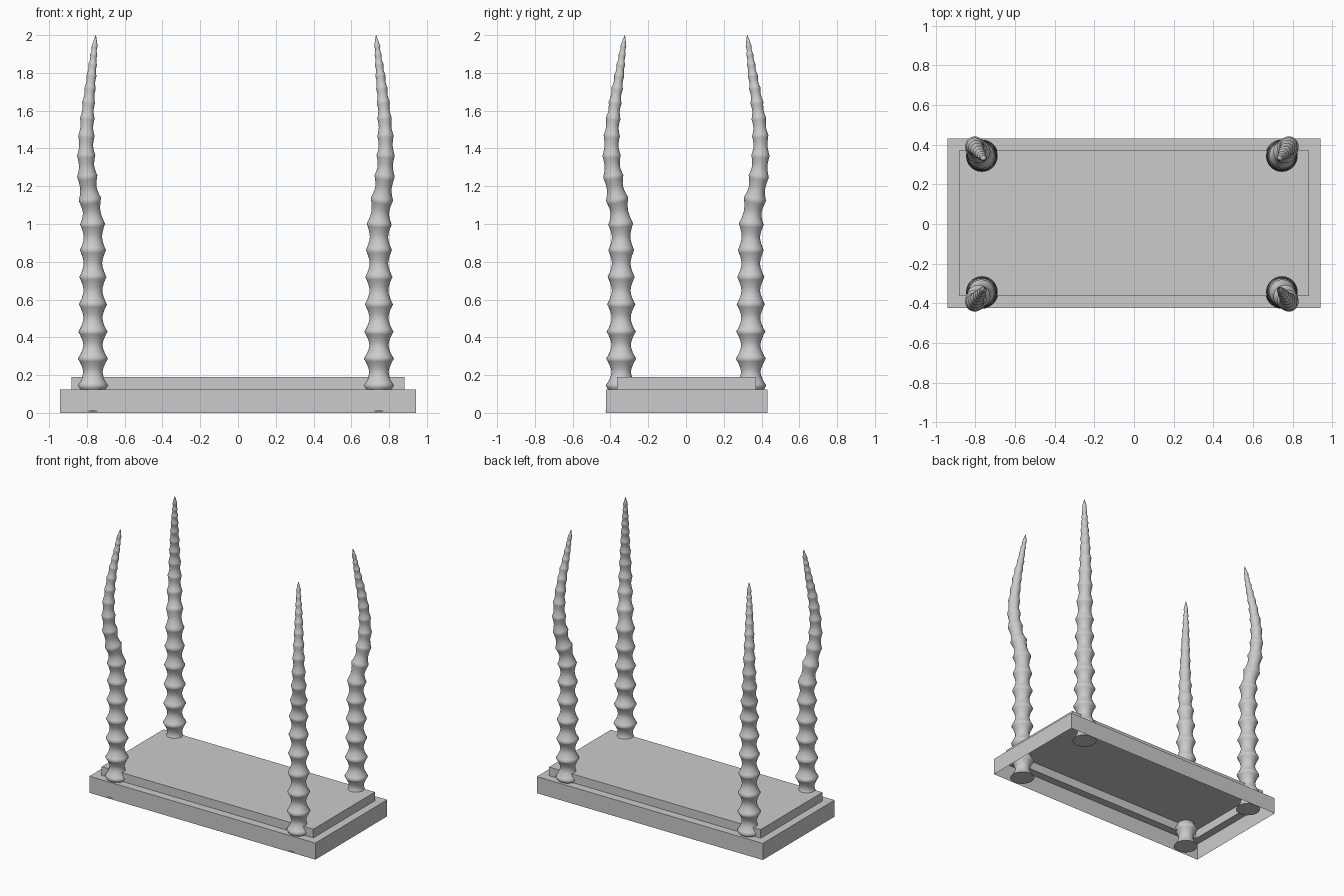
import bpy, bmesh
from math import cos, sin, pi
from mathutils import Vector

if "Cube" in bpy.data.objects:
    bpy.data.objects.remove(bpy.data.objects["Cube"])


def finish(bm, name, smooth):
    bmesh.ops.recalc_face_normals(bm, faces=bm.faces)
    me = bpy.data.meshes.new(name)
    bm.to_mesh(me)
    bm.free()
    ob = bpy.data.objects.new(name, me)
    bpy.context.collection.objects.link(ob)
    for p in me.polygons:
        p.use_smooth = smooth
    return ob


def bridge(bm, a, b):
    n = len(a)
    for i in range(n):
        bm.faces.new((a[i], a[(i + 1) % n], b[(i + 1) % n], b[i]))


def lerp_table(table, z):
    for a, b in zip(table, table[1:]):
        if z <= b[0]:
            t = (z - a[0]) / (b[0] - a[0])
            return [p + (q - p) * t for p, q in zip(a[1:], b[1:])]
    return list(table[-1][1:])


# stepped base: a thin shell, open underneath
bm = bmesh.new()
rings = []
for inset, z in ((0, 0), (0, 0.125), (0.06, 0.125), (0.06, 0.19)):
    x0, x1 = -0.942 + inset, 0.942 - inset
    y0, y1 = -0.424 + inset, 0.431 - inset
    rings.append([bm.verts.new((x, y, z))
                  for x, y in ((x0, y0), (x1, y0), (x1, y1), (x0, y1))])
for a, b in zip(rings, rings[1:]):
    bridge(bm, a, b)
bm.faces.new(rings[-1])
finish(bm, "base", False)

# horn shape: ridge heights, ridge and neck radii, outward bend
RIDGES = [0.008, 0.145, 0.287, 0.43, 0.575, 0.72, 0.862, 1.0, 1.132, 1.253,
          1.363, 1.467, 1.56, 1.643, 1.718, 1.785, 1.845, 1.897, 1.94]
RADII = [(0, 0.085, 0.052), (0.72, 0.072, 0.049), (1.0, 0.066, 0.048),
         (1.25, 0.054, 0.042), (1.47, 0.043, 0.035), (1.65, 0.034, 0.028),
         (1.8, 0.026, 0.021), (1.94, 0.016, 0.012), (2.0, 0.002, 0.002)]
BEND = [(0, 0, 0), (0.95, 0, 0), (1.05, 0.004, 0.006), (1.15, 0.019, 0.026),
        (1.25, 0.031, 0.043), (1.38, 0.037, 0.053), (1.5, 0.034, 0.049),
        (1.65, 0.023, 0.032), (1.8, 0.006, 0.008), (2.0, -0.015, -0.019)]
SIDES = 28


def bend(z):
    pts = [lerp_table(BEND, max(0, z + d)) for d in (-0.04, 0, 0.04)]
    if z > 1.95:
        pts = [pts[1]] * 3
    return Vector((sum(p[0] for p in pts) / 3, sum(p[1] for p in pts) / 3, z))


def horn(name, sx, sy):
    profile = []
    for z0, z1 in zip(RIDGES, RIDGES[1:]):
        for t in (0, 0.1, 0.22, 0.36, 0.5, 0.64, 0.78, 0.9):
            z = z0 + (z1 - z0) * t
            ridge, neck = lerp_table(RADII, z)
            profile.append((z, neck + (ridge - neck) * abs(2 * t - 1) ** 1.6))
    profile += [(1.94, 0.016), (1.97, 0.009), (2.0, 0.001)]
    bm = bmesh.new()
    prev = None
    for z, r in profile:
        c = bend(z)
        tangent = bend(min(z + 0.02, 2.0)) - bend(max(z - 0.02, 0))
        rot = Vector((0, 0, 1)).rotation_difference(tangent)
        if z < 0.2 or z > 1.93:
            rot.identity()
        ring = []
        for i in range(SIDES):
            a = 2 * pi * i / SIDES
            p = c + rot @ Vector((r * cos(a), r * sin(a), 0))
            ring.append(bm.verts.new((-0.011 + sx * (0.757 + p.x),
                                      sy * (0.343 + p.y), p.z)))
        if prev:
            bridge(bm, prev, ring)
        else:
            bm.faces.new(ring)
        prev = ring
    bm.faces.new(prev)
    ob = finish(bm, name, True)
    bpy.ops.object.select_all(action='DESELECT')
    ob.select_set(True)
    bpy.context.view_layer.objects.active = ob
    bpy.ops.object.shade_smooth_by_angle(angle=1.2)


# four ridged horns, one per corner
for sx, side in ((-1, "left"), (1, "right")):
    for sy, end in ((-1, "front"), (1, "back")):
        horn(f"{end}_{side}_horn", sx, sy)
